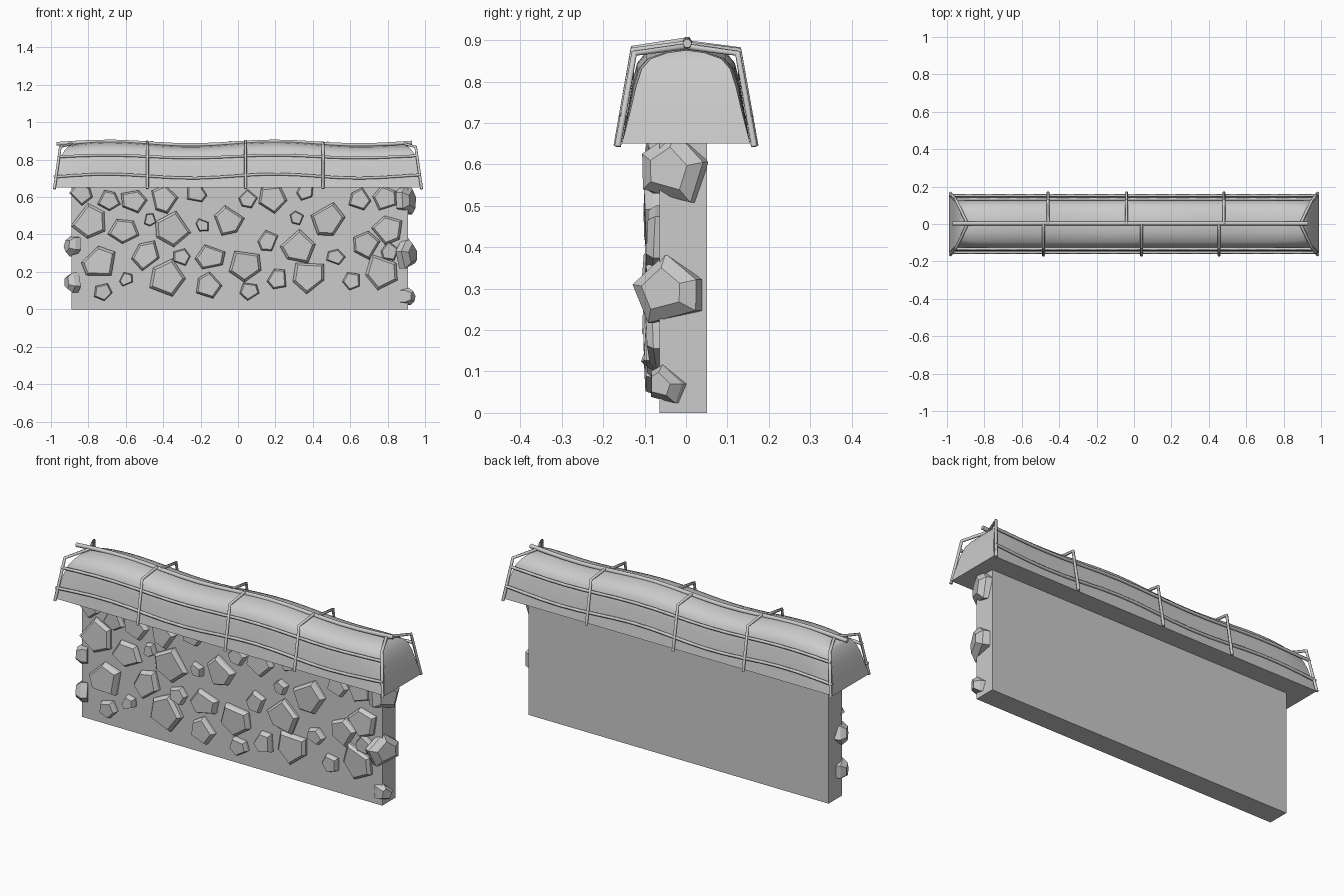
import bpy, bmesh, math, random
from mathutils import Matrix, Vector

random.seed(4)
if "Cube" in bpy.data.objects:
    bpy.data.objects.remove(bpy.data.objects["Cube"])

grey = bpy.data.materials.new("stone grey")
grey.use_nodes = True
GREY = (0.6, 0.6, 0.6, 1)
grey.diffuse_color = GREY
grey.node_tree.nodes["Principled BSDF"].inputs["Base Color"].default_value = GREY


def finish(name, bm, smooth=False):
    bmesh.ops.recalc_face_normals(bm, faces=bm.faces)
    mesh = bpy.data.meshes.new(name)
    bm.to_mesh(mesh)
    bm.free()
    mesh.materials.append(grey)
    obj = bpy.data.objects.new(name, mesh)
    bpy.context.collection.objects.link(obj)
    if smooth:
        bpy.ops.object.select_all(action="DESELECT")
        obj.select_set(True)
        bpy.context.view_layer.objects.active = obj
        bpy.ops.object.shade_smooth_by_angle(angle=math.radians(35))
    return obj


def wave(x):
    return 0.012 * math.cos(7 * (x + 0.7))


# Wall slab
bm = bmesh.new()
bmesh.ops.create_cube(bm, size=1, matrix=Matrix.Translation((0.01, -0.007, 0.33))
                      @ Matrix.Diagonal((1.8, 0.115, 0.66, 1)))
finish("wall", bm)


# Stones: tapered irregular pentagons, local z is the outward direction
def add_stone(bm, frame, radius, depth, taper):
    turn = random.uniform(0, math.tau)
    rings = []
    outline = [(turn + (k + random.uniform(-0.2, 0.2)) * math.tau / 5,
                radius * random.uniform(0.88, 1.12)) for k in range(5)]
    tilt = Vector((random.uniform(-1, 1), random.uniform(-1, 1))) * 0.06
    for scale, height in ((1, -0.015), (1, depth * 0.4), (taper, depth)):
        ring = []
        for angle, r in outline:
            p = Vector((math.cos(angle), math.sin(angle))) * r * scale
            lift = p.dot(tilt) if height > 0 else 0
            ring.append(bm.verts.new(frame @ Vector((p.x, p.y, height + lift))))
        rings.append(ring)
    for low, high in zip(rings, rings[1:]):
        for k in range(5):
            n = (k + 1) % 5
            bm.faces.new((low[k], low[n], high[n], high[k]))
    bm.faces.new(rings[0])
    bm.faces.new(rings[-1])


# Centre x, centre z and radius, in hundredths
STONES = [
    (-79, 47, 10), (-69, 58, 6), (-56, 58, 7), (-40, 59, 8), (-22, 62, 6), (-84, 62, 6),
    (-61, 42, 8), (-47, 48, 4), (-35, 43, 10), (-19, 45, 4), (-5, 47, 8), (-49, 29, 8),
    (-75, 25, 10), (-30, 28, 5), (-15, 28, 8), (-60, 16, 4), (-72, 9, 5), (-38, 17, 10),
    (-16, 13, 7), (4, 24, 10), (16, 36, 6), (6, 10, 5), (21, 16, 6), (38, 18, 9),
    (32, 33, 9), (31, 49, 4), (18, 59, 8), (5, 59, 5), (48, 48, 9), (52, 28, 5),
    (61, 15, 5), (77, 20, 10), (68, 35, 8), (65, 59, 6), (79, 59, 7), (80, 43, 8),
    (81, 31, 5), (36, 63, 5)]
to_front = Matrix.Rotation(math.pi / 2, 4, "X")
bm = bmesh.new()
for x, z, r in STONES:
    frame = Matrix.Translation((x / 100, -0.065, z / 100)) @ to_front
    add_stone(bm, frame, r / 100, random.uniform(0.026, 0.036), 0.83)
finish("front_stones", bm)

# Larger stones wrapping the two front corners
bm = bmesh.new()
for side, y, z, r in ((1, -0.02, 0.585, 0.085), (1, -0.04, 0.3, 0.09), (1, -0.045, 0.07, 0.05),
                      (-1, -0.055, 0.34, 0.06), (-1, -0.055, 0.14, 0.055)):
    frame = (Matrix.Translation((0.01 + side * 0.885, y, z))
             @ Matrix.Rotation(side * math.radians(65), 4, "Z") @ to_front)
    add_stone(bm, frame, r, 0.045, 0.6)
finish("corner_stones", bm)

# Thatched cap: one rounded profile swept along x, with sloping ends
half = [(0.155, 0.65), (0.142, 0.72), (0.13, 0.79), (0.118, 0.835), (0.095, 0.862),
        (0.05, 0.878)]
profile = [(-y, z) for y, z in half] + [(0, 0.885)] + [(y, z) for y, z in reversed(half)]
bm = bmesh.new()
rows = []
STEPS = 32
for i in range(STEPS + 1):
    s = 2 * i / STEPS - 1
    row = []
    for y, z in profile:
        t = (z - 0.65) / 0.235
        x = s * (0.988 - 0.045 * t - 0.04 * t ** 6)
        pinch = 1 - 0.12 * t * abs(s) ** 12
        drop = 0.012 * t * abs(s) ** 12
        row.append(bm.verts.new((x, y * pinch, z + wave(x) * t - drop)))
    rows.append(row)
for a, b in zip(rows, rows[1:]):
    for k in range(len(profile)):
        n = (k + 1) % len(profile)
        bm.faces.new((a[k], a[n], b[n], b[k]))
for row in (rows[0], rows[-1]):
    # strips between the front and back halves close each end
    for k in range(len(half)):
        m = len(profile) - 1 - k
        ends = [row[k], row[k + 1], row[m - 1], row[m]]
        bm.faces.new(ends if k + 1 < m - 1 else [row[k], row[k + 1], row[m]])
finish("thatch_cap", bm, smooth=True)


# Binding rods
def rod(name, points, radius=0.008):
    curve = bpy.data.curves.new(name, "CURVE")
    curve.dimensions = "3D"
    curve.bevel_depth = radius
    curve.bevel_resolution = 1
    curve.use_fill_caps = True
    spline = curve.splines.new("POLY")
    spline.points.add(len(points) - 1)
    for target, p in zip(spline.points, points):
        target.co = (*p, 1)
    curve.materials.append(grey)
    bpy.context.collection.objects.link(bpy.data.objects.new(name, curve))


def along(y, z, start, end, amount):
    xs = [start + (end - start) * i / 18 for i in range(19)]
    return [(x, y, z + amount * wave(x)) for x in xs]


rod("ridge_rod", along(0.003, 0.888, -0.97, 0.93, 0.8), 0.011)
for side, label in ((-1, "front"), (1, "back")):
    rod(label + "_upper_rod", along(side * 0.133, 0.817, -0.965, 0.955, 0.6))
    rod(label + "_lower_rod", along(side * 0.152, 0.712, -0.985, 0.975, 0.9))

# Bent rods over the cap, each half meeting at the ridge
for front_x, back_x in ((-0.485, -0.46), (0.04, -0.04), (0.455, 0.48)):
    for x, side in ((front_x, -1), (back_x, 1)):
        lift = wave(x)
        rod("cross_rod", [(x, side * 0.168, 0.645), (x, side * 0.128, 0.878 + lift / 2),
                          (x, 0, 0.894 + lift)])

# End rods slanting from the corners to the ridge
for end in (-1, 1):
    for side in (-1, 1):
        rod("end_rod", [(end * 0.982, side * 0.165, 0.643), (end * 0.95, side * 0.125, 0.868),
                        (end * 0.89, 0, 0.885)])
